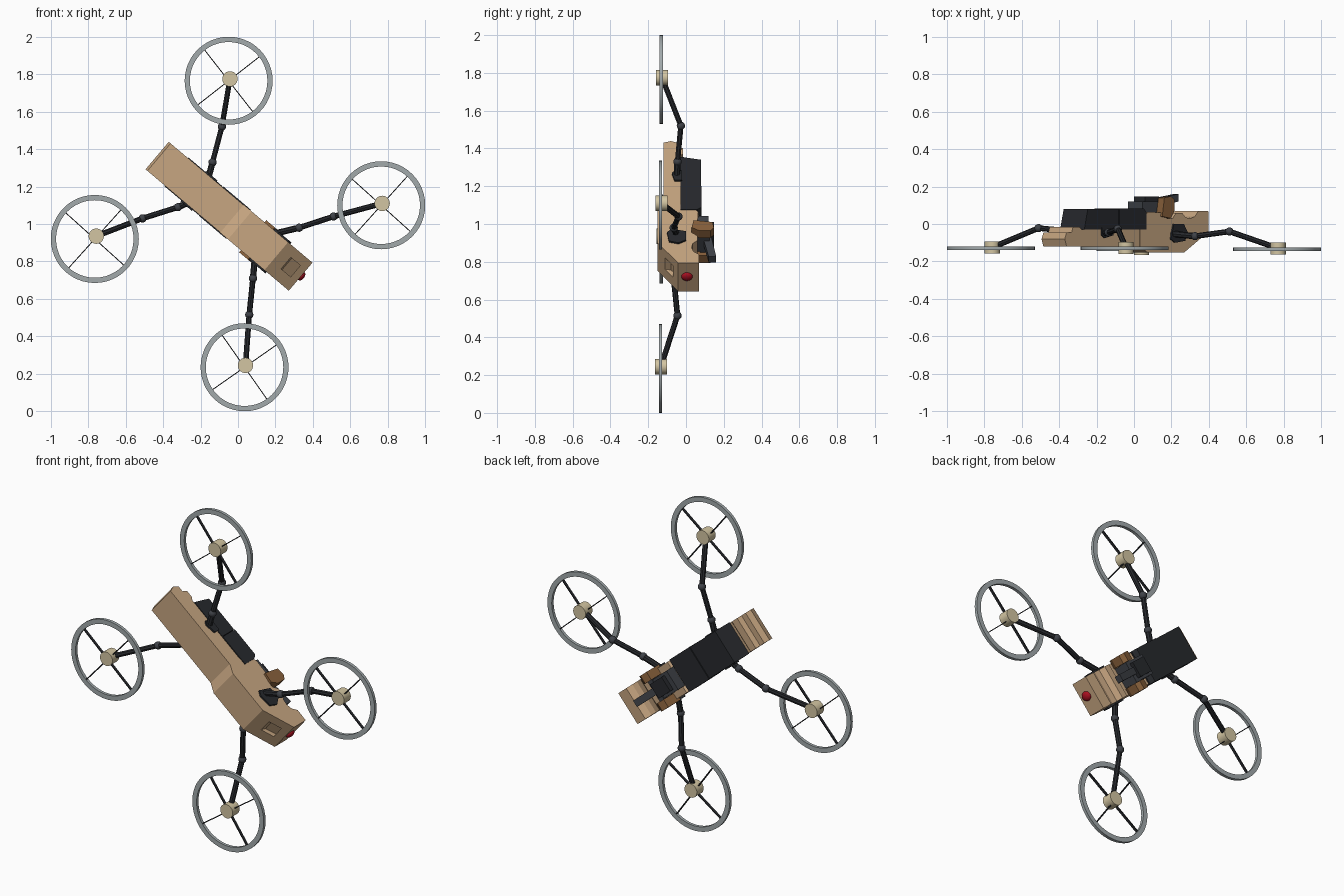
import bpy, bmesh, math
from mathutils import Matrix, Vector

if "Cube" in bpy.data.objects:
    bpy.data.objects.remove(bpy.data.objects["Cube"])

# Body frame: local x = tail to nose, local y = across, local z = drone's up (world -y)
U = Vector((0.764, 0, -0.645)).normalized()
V = Vector((0.645, 0, 0.764)).normalized()
N = U.cross(V)
FRAME = Matrix((U, V, N)).transposed().to_4x4()
FRAME.translation = (-0.0475, 0, 1.041)


def mat(name, c):
    m = bpy.data.materials.new(name)
    m.diffuse_color = (*c, 1)
    m.use_nodes = True
    m.node_tree.nodes["Principled BSDF"].inputs["Base Color"].default_value = m.diffuse_color
    return m


TAN = mat("tan", (0.57, 0.38, 0.22))
KHAKI = mat("khaki", (0.65, 0.56, 0.36))
BLACK = mat("black", (0.02, 0.022, 0.026))
DARK = mat("dark_grey", (0.05, 0.055, 0.065))
BROWN = mat("brown", (0.25, 0.12, 0.045))
STEEL = mat("steel", (0.36, 0.40, 0.41))
RED = mat("red", (0.4, 0.005, 0.015))


def finish(name, bm, material, matrix=None, smooth=False):
    bmesh.ops.recalc_face_normals(bm, faces=bm.faces)
    me = bpy.data.meshes.new(name)
    bm.to_mesh(me)
    bm.free()
    ob = bpy.data.objects.new(name, me)
    bpy.context.collection.objects.link(ob)
    if material:
        me.materials.append(material)
    if matrix is not None:
        ob.matrix_world = matrix
    if smooth:
        bpy.ops.object.select_all(action='DESELECT')
        ob.select_set(True)
        bpy.context.view_layer.objects.active = ob
        bpy.ops.object.shade_smooth_by_angle(angle=math.radians(35))
    return ob


def prism(name, pts, v0, v1, material):
    """Side profile given as (along body, world y), extruded across the body."""
    bm = bmesh.new()
    f = bm.faces.new([bm.verts.new((u, v0, -y)) for u, y in pts])
    r = bmesh.ops.extrude_face_region(bm, geom=[f])
    bmesh.ops.translate(bm, vec=(0, v1 - v0, 0),
                        verts=[e for e in r['geom'] if isinstance(e, bmesh.types.BMVert)])
    return finish(name, bm, material, FRAME)


def box(name, u, v, y, material):
    return prism(name, [(u[0], y[0]), (u[1], y[0]), (u[1], y[1]), (u[0], y[1])],
                 v[0], v[1], material)


def rod(name, a, b, r, material, sides=8, r2=None, smooth=False):
    a, b = Vector(a), Vector(b)
    bm = bmesh.new()
    bmesh.ops.create_cone(bm, cap_ends=True, segments=sides, radius1=r,
                          radius2=r2 or r, depth=(b - a).length)
    rot = (b - a).to_track_quat('Z', 'Y').to_matrix().to_4x4()
    return finish(name, bm, material, Matrix.Translation((a + b) / 2) @ rot, smooth)


def ball(name, matrix, r, material):
    bm = bmesh.new()
    bmesh.ops.create_uvsphere(bm, u_segments=16, v_segments=10, radius=r)
    return finish(name, bm, material, matrix, True)


# Tail shell with stepped underside
prism("tail_shell", [(-0.49, -0.12), (-0.503, -0.08), (-0.49, -0.045), (-0.455, -0.045),
                     (-0.445, -0.015), (-0.40, -0.015), (-0.385, -0.03), (-0.36, -0.03),
                     (-0.36, -0.02), (0.06, -0.02), (0.06, -0.12)], -0.096, 0.096, TAN)

# Nose shell with scalloped underside and sloping front
nose = prism("nose_shell", [(0.02, -0.12), (0.075, -0.152), (0.33, -0.152), (0.5, -0.042),
                            (0.5, 0.068), (0.43, 0.07), (0.405, 0.04), (0.375, 0.03),
                            (0.34, 0.035), (0.315, 0.06), (0.275, 0.06), (0.25, 0.03),
                            (0.21, 0.03), (0.18, 0.06), (0.08, 0.065), (0.04, 0.03),
                            (0.02, -0.03)], -0.098, 0.098, TAN)

# Square window cut into the sloping nose
cut = prism("window_cutter", [(0.382, -0.16), (0.46, -0.11), (0.46, -0.035), (0.40, -0.08)],
            -0.035, 0.045, None)
cut.hide_render = True
cut.hide_viewport = True
mod = nose.modifiers.new("window", 'BOOLEAN')
mod.object = cut
mod.solver = 'EXACT'

# Battery pack under the tail, in two blocks
prism("battery_rear", [(-0.37, -0.03), (-0.345, 0.08), (-0.13, 0.08), (-0.13, -0.03)],
      -0.1, 0.1, BLACK)
prism("battery_front", [(-0.127, -0.03), (-0.127, 0.083), (0.045, 0.083), (0.065, 0.06),
                        (0.065, -0.03)], -0.102, 0.102, BLACK)

# Arm mounts on both flanks, camera yokes beside the gimbal
for s, side in ((1, "right"), (-1, "left")):
    prism("nose_arm_mount_" + side, [(0.23, -0.08), (0.26, -0.10), (0.33, -0.09), (0.345, -0.04),
                                     (0.32, 0.0), (0.25, 0.0)], s * 0.09, s * 0.108, BLACK)
    prism("tail_arm_mount_" + side, [(-0.25, -0.06), (-0.23, -0.075), (-0.17, -0.06),
                                     (-0.17, -0.02), (-0.25, -0.02)], s * 0.09, s * 0.106, BLACK)
    prism("camera_yoke_" + side, [(0.165, 0.04), (0.225, 0.03), (0.25, 0.07), (0.25, 0.13),
                                  (0.225, 0.148), (0.18, 0.14)], s * 0.062, s * 0.112, BROWN)

# Camera gimbal and barrel
box("gimbal_base", (0.07, 0.22), (-0.06, 0.06), (0.03, 0.12), DARK)
box("gimbal_top", (0.10, 0.20), (-0.045, 0.045), (0.115, 0.148), BLACK)
box("gimbal_axle", (0.19, 0.225), (-0.085, 0.085), (0.075, 0.125), DARK)
prism("camera_barrel", [(0.20, 0.09), (0.355, 0.12), (0.355, 0.16), (0.20, 0.135)],
      -0.02, 0.02, DARK)

# Red nose lamp
ball("nose_lamp", FRAME @ Matrix.Translation((0.5, 0.005, -0.005))
     @ Matrix.Diagonal((0.6, 0.9, 1.0, 1)), 0.03, RED)

# Arms and rotors: shoulder, elbow joint, wrist joint, hub, ring centre, spoke angle
ROTORS = {
    "top": [(-0.165, -0.05, 1.22), (-0.136, -0.045, 1.33), (-0.086, -0.027, 1.52),
            (-0.043, -0.127, 1.775), (-0.05, -0.13, 1.765), 38],
    "left": [(-0.23, -0.05, 1.13), (-0.32, -0.04, 1.09), (-0.51, -0.022, 1.03),
             (-0.757, -0.125, 0.935), (-0.765, -0.13, 0.92), 48],
    "right": [(0.18, -0.05, 0.945), (0.326, -0.065, 0.98), (0.51, -0.04, 1.04),
              (0.77, -0.13, 1.11), (0.765, -0.135, 1.10), 48],
    "bottom": [(0.09, -0.05, 0.82), (0.08, -0.065, 0.71), (0.06, -0.045, 0.515),
               (0.04, -0.133, 0.245), (0.035, -0.135, 0.235), 35],
}
R_OUT, R_IN, HALF = 0.235, 0.207, 0.009
for key, (p0, p1, p2, hub, ring, ang) in ROTORS.items():
    for part, a, b, r in (("shoulder", p0, p1, 0.017), ("upper", p1, p2, 0.015),
                          ("lower", p2, hub, 0.015)):
        rod(f"{key}_arm_{part}", a, b, r, BLACK)
    for i, p in enumerate((p1, p2)):
        ball(f"{key}_arm_joint_{i + 1}", Matrix.Translation(p), 0.022, DARK)

    # Motor hub
    h = Vector(hub)
    rod(f"{key}_hub", h + Vector((0, 0.032, 0)), h - Vector((0, 0.032, 0)), 0.041,
        KHAKI, 24, smooth=True)

    # Guard ring: rectangular section swept round the rotor
    bm = bmesh.new()
    n = 48
    loops = []
    for i in range(n):
        t = 2 * math.pi * i / n
        loops.append([bm.verts.new((r * math.cos(t), y, r * math.sin(t)))
                      for r, y in ((R_OUT, -HALF), (R_OUT, HALF), (R_IN, HALF), (R_IN, -HALF))])
    for i in range(n):
        a, b = loops[i], loops[(i + 1) % n]
        for k in range(4):
            bm.faces.new((a[k], a[(k + 1) % 4], b[(k + 1) % 4], b[k]))
    finish(f"{key}_guard_ring", bm, STEEL, Matrix.Translation(ring), True)

    # Thin upright spokes
    bm = bmesh.new()
    for d in (ang, ang + 90):
        bmesh.ops.create_cube(bm, size=1, matrix=Matrix.Rotation(math.radians(-d), 4, 'Y')
                              @ Matrix.Diagonal((0.43, 0.016, 0.005, 1)))
    finish(f"{key}_spokes", bm, BLACK, Matrix.Translation(ring))
